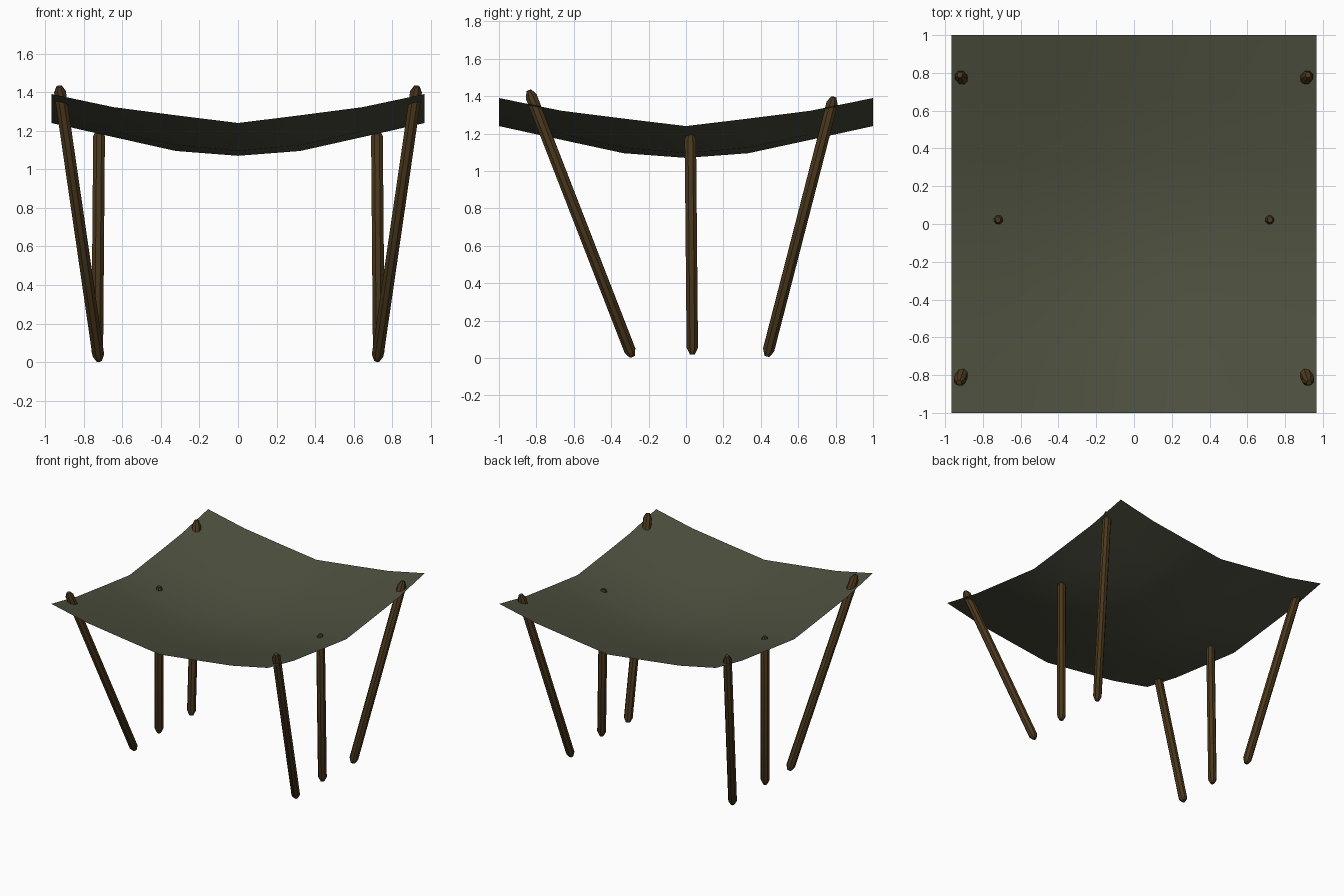
import bpy, bmesh, math
from mathutils import Vector

if "Cube" in bpy.data.objects:
    bpy.data.objects.remove(bpy.data.objects["Cube"])


def material(name, rgb):
    m = bpy.data.materials.new(name)
    m.diffuse_color = (*rgb, 1)
    m.use_nodes = True
    m.node_tree.nodes["Principled BSDF"].inputs["Base Color"].default_value = m.diffuse_color
    return m


def make_object(name, bm, mat):
    bmesh.ops.recalc_face_normals(bm, faces=bm.faces)
    mesh = bpy.data.meshes.new(name)
    bm.to_mesh(mesh)
    bm.free()
    mesh.materials.append(mat)
    obj = bpy.data.objects.new(name, mesh)
    bpy.context.collection.objects.link(obj)
    bpy.ops.object.select_all(action='DESELECT')
    bpy.context.view_layer.objects.active = obj
    obj.select_set(True)
    bpy.ops.object.shade_smooth_by_angle(angle=math.radians(35))
    return obj


cloth = material("canvas", (0.075, 0.08, 0.05))
wood = material("dark_wood", (0.07, 0.04, 0.012))

# Sagging canopy: 6 x 6 grid, heights by distance from the centre (symmetric)
height = [[1.07, 1.095, 1.167, 1.24],
          [1.095, 1.125, 1.197, 1.28],
          [1.167, 1.197, 1.26, 1.322],
          [1.24, 1.28, 1.322, 1.39]]
bm = bmesh.new()
bmesh.ops.create_grid(bm, x_segments=6, y_segments=6, size=1)
for v in bm.verts:
    i, j = round(abs(v.co.x) * 3), round(abs(v.co.y) * 3)
    v.co.z = height[i][j]
    v.co.x *= 0.967
make_object("canopy", bm, cloth)


# Pole: round shaft with tapered ends, lofted from bottom to top
def pole(name, bottom, top, radius=0.033, tip=0.015, cap=0.035, sides=8):
    a, b = Vector(bottom), Vector(top)
    d = (b - a).normalized()
    u = d.cross(Vector((0, 1, 0))).normalized()
    w = d.cross(u)
    bm = bmesh.new()
    rings = []
    for centre, r in ((a, tip), (a + d * cap, radius), (b - d * cap, radius), (b, tip)):
        ring = []
        for k in range(sides):
            t = 2 * math.pi * (k + 0.5) / sides
            ring.append(bm.verts.new(centre + r * (math.cos(t) * u + math.sin(t) * w)))
        rings.append(ring)
    for lo, hi in zip(rings, rings[1:]):
        for k in range(sides):
            n = (k + 1) % sides
            bm.faces.new((lo[k], lo[n], hi[n], hi[k]))
    bm.faces.new(rings[0])
    bm.faces.new(rings[-1])
    make_object(name, bm, wood)


# Three poles per side, mirrored across x
for side, s in (("left", -1), ("right", 1)):
    pole(f"front_pole_{side}", (s * 0.72, -0.287, 0.007), (s * 0.927, -0.84, 1.43))
    pole(f"middle_pole_{side}", (s * 0.73, 0.034, 0.02), (s * 0.72, 0.023, 1.205))
    pole(f"back_pole_{side}", (s * 0.72, 0.433, 0.01), (s * 0.922, 0.79, 1.395))
